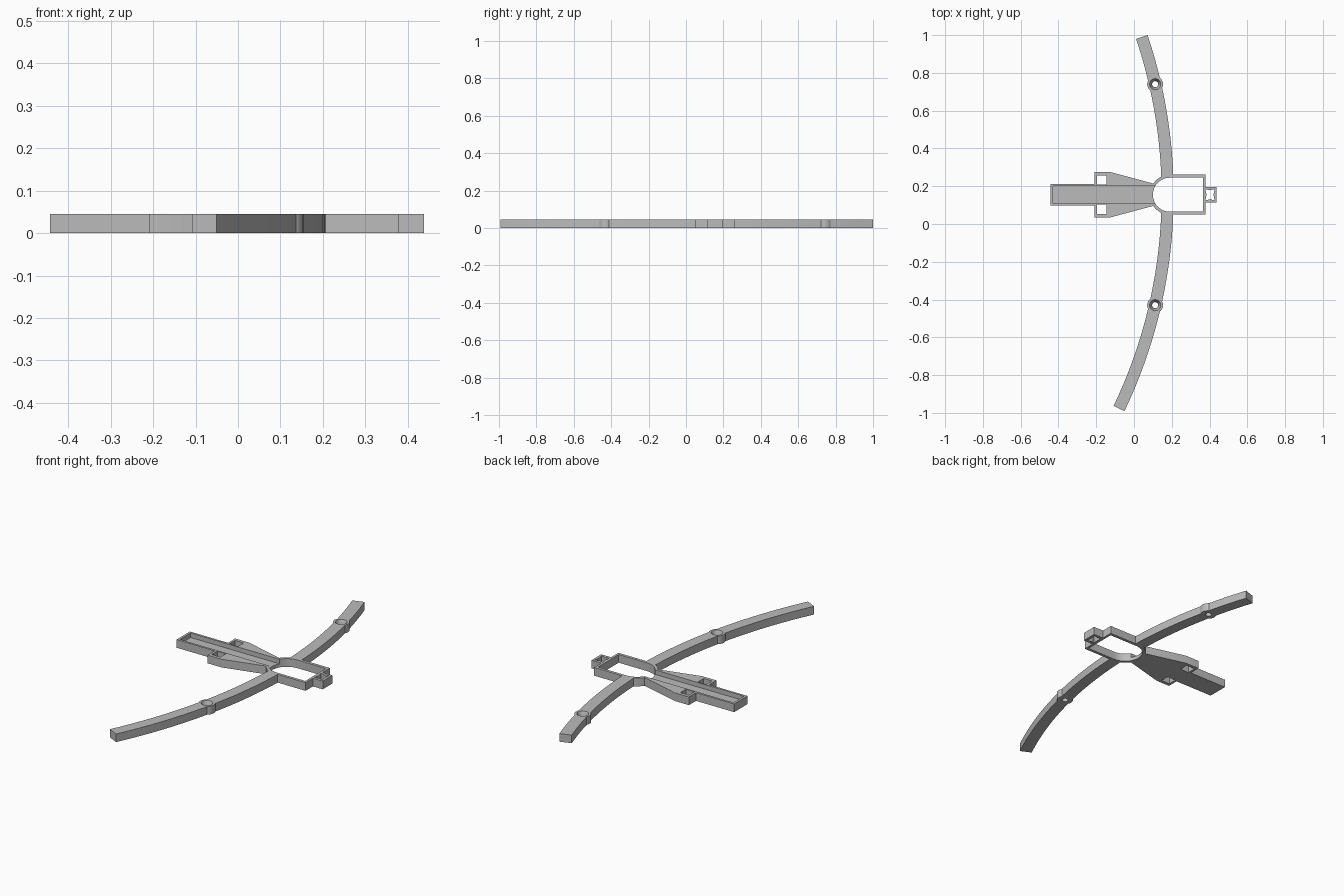
import bpy, bmesh, math
from mathutils import Vector

cube = bpy.data.objects.get("Cube")
if cube:
    bpy.data.objects.remove(cube)

HEIGHT = 0.045
AXIS = 0.155            # y of the mirror line of the whole frame
BOW_R, BOW_X = 2.62, 0.178
FLOOR = 0.02

grey = bpy.data.materials.new("plain grey")
grey.use_nodes = True
grey.diffuse_color = (0.5, 0.5, 0.5, 1)
grey.node_tree.nodes["Principled BSDF"].inputs["Base Color"].default_value = (0.5, 0.5, 0.5, 1)


def prism(name, outline, z0=0.0, z1=HEIGHT):
    """Extrude a flat outline, given relative to the mirror line."""
    bm = bmesh.new()
    face = bm.faces.new([bm.verts.new((x, y + AXIS, z0)) for x, y in outline])
    up = bmesh.ops.extrude_face_region(bm, geom=[face])["geom"]
    bmesh.ops.translate(bm, vec=(0, 0, z1 - z0),
                        verts=[v for v in up if isinstance(v, bmesh.types.BMVert)])
    bmesh.ops.recalc_face_normals(bm, faces=bm.faces)
    return finish(name, bm)


def cone(name, x, y, r0, r1, z0=0.0, z1=HEIGHT):
    bm = bmesh.new()
    bmesh.ops.create_cone(bm, cap_ends=True, segments=32, radius1=r0, radius2=r1, depth=z1 - z0)
    bmesh.ops.translate(bm, vec=(x, y + AXIS, (z0 + z1) / 2), verts=bm.verts)
    return finish(name, bm)


def finish(name, bm):
    mesh = bpy.data.meshes.new(name)
    bm.to_mesh(mesh)
    bm.free()
    mesh.materials.append(grey)
    obj = bpy.data.objects.new(name, mesh)
    bpy.context.collection.objects.link(obj)
    return obj


def combine(obj, tools, operation="DIFFERENCE"):
    """Bake boolean operations and discard the tools."""
    for tool in tools:
        mod = obj.modifiers.new("cut", "BOOLEAN")
        mod.operation, mod.solver, mod.object = operation, "EXACT", tool
    bpy.context.view_layer.update()
    graph = bpy.context.evaluated_depsgraph_get()
    mesh = bpy.data.meshes.new_from_object(obj.evaluated_get(graph))
    obj.modifiers.clear()
    obj.data = mesh
    for tool in tools:
        bpy.data.objects.remove(tool)


def mirrored(half):
    return half + [(x, -y) for x, y in reversed(half)]


def box(x0, x1, y0, y1):
    return [(x0, y0), (x1, y0), (x1, y1), (x0, y1)]


def round_end(radius, cx=0.19, steps=12):
    """Upper left quarter of the ring, from the left tip to the top."""
    return [(cx - radius * math.cos(a), radius * math.sin(a))
            for a in [math.pi / 2 * (i + 0.5) / (steps + 0.5) for i in range(steps + 1)]]


def opening():
    return prism("opening", mirrored(round_end(0.09) + [(0.365, 0.09)]), -0.1, 0.1)


def channel():
    return prism("channel", box(-0.43, 0.15, -0.046, 0.046), FLOOR, 0.1)


# Stock with flared wings, a long channel and two square windows
stock = prism("stock", mirrored([(-0.443, 0.058), (-0.21, 0.058), (-0.21, 0.12),
                                 (-0.125, 0.12), (0.125, 0.053)]))
windows = [prism("window", box(-0.197, -0.145, min(s * 0.053, s * 0.102), max(s * 0.053, s * 0.102)),
                 -0.1, 0.1) for s in (1, -1)]
combine(stock, [channel(), opening()] + windows)

# Round-ended front frame with its small socket
frame = prism("front_frame", mirrored(round_end(0.106) + [(0.378, 0.106), (0.378, 0.042),
                                                          (0.438, 0.042)]))
socket = [(0.378, 0.03), (0.402, 0.024), (0.427, 0.03), (0.421, 0.0),
          (0.427, -0.03), (0.402, -0.024), (0.378, -0.03), (0.384, 0.0)]
combine(frame, [opening(), channel(), prism("socket", socket, -0.1, 0.1)])

# Curved limbs, each with a countersunk boss
for name, side, reach in (("left_limb", 1, 0.835), ("right_limb", -1, 1.132)):
    a0, a1 = math.asin(0.095 / BOW_R), math.asin(reach / BOW_R)
    angles = [a0 + (a1 - a0) * i / 16 for i in range(17)]

    def arc(radius, turns):
        return [(BOW_X - BOW_R + radius * math.cos(a), side * radius * math.sin(a)) for a in turns]

    limb = prism(name, arc(BOW_R + 0.032, angles) + arc(BOW_R - 0.032, angles[::-1]))
    bx, by = arc(BOW_R, [math.asin(0.585 / BOW_R)])[0]
    combine(limb, [cone("boss", bx, by, 0.042, 0.042)], "UNION")
    combine(limb, [cone("bore", bx, by, 0.016, 0.016, -0.1, 0.1),
                   cone("countersink", bx, by, 0.016, 0.03, 0.015, HEIGHT + 0.001)])

# Crisp edges with softly shaded curves
for obj in bpy.context.scene.objects:
    obj.select_set(obj.type == "MESH")
bpy.context.view_layer.objects.active = stock
bpy.ops.object.shade_smooth_by_angle(angle=math.radians(25))
